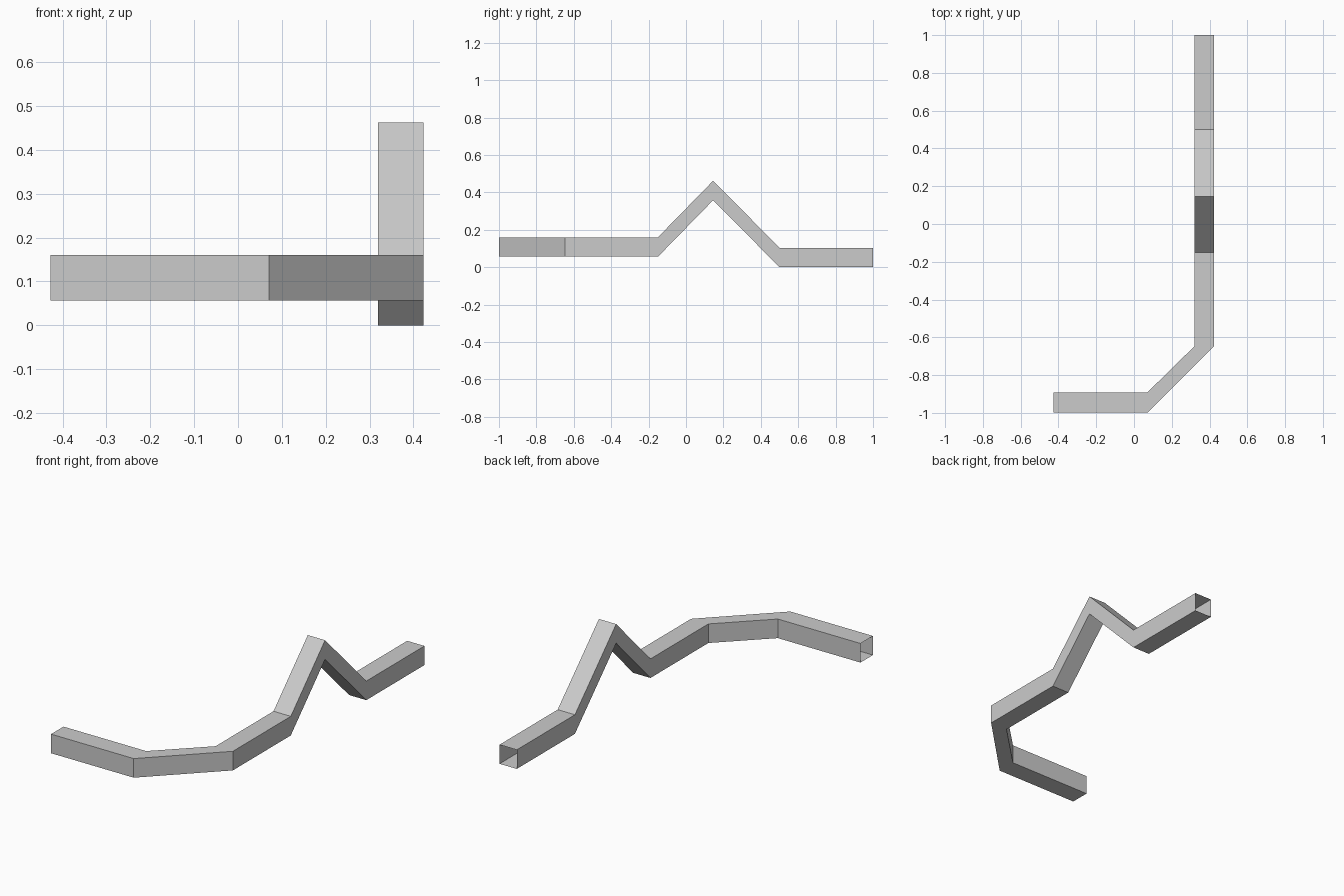
import bpy, bmesh
from mathutils import Vector

if "Cube" in bpy.data.objects:
    bpy.data.objects.remove(bpy.data.objects["Cube"])

H = 0.052  # half width of the square tube

# Path stations: centre point and the direction the section widens in.
# Sections stay upright, so sloped runs are sheared rather than mitred.
ALONG_Y, ALONG_X = Vector((0, 1, 0)), Vector((-1, 0, 0))
stations = [
    ((-0.427, -0.945, 0.108), ALONG_Y),
    ((0.071, -0.945, 0.108), ALONG_Y),
    ((0.371, -0.648, 0.108), ALONG_X),
    ((0.371, -0.15, 0.108), ALONG_X),
    ((0.371, 0.145, 0.41), ALONG_X),
    ((0.371, 0.5, 0.052), ALONG_X),
    ((0.371, 1.0, 0.052), ALONG_X),
]

# Open-ended tube skin
bm = bmesh.new()
rings = []
for centre, side in stations:
    h = 0.0535 if side is ALONG_Y else H
    rings.append([bm.verts.new(Vector(centre) + side * h * s + Vector((0, 0, H * t)))
                  for s, t in ((-1, -1), (1, -1), (1, 1), (-1, 1))])
for a, b in zip(rings, rings[1:]):
    for i in range(4):
        j = (i + 1) % 4
        bm.faces.new((a[i], a[j], b[j], b[i]))
bmesh.ops.recalc_face_normals(bm, faces=bm.faces)
# Make sure the skin faces outward (the first run's lowest face must point down)
bm.normal_update()
if min(bm.faces, key=lambda f: (round(f.calc_center_median().z, 3), f.index)).normal.z > 0:
    bmesh.ops.reverse_faces(bm, faces=bm.faces)

mesh = bpy.data.meshes.new("square_duct")
bm.to_mesh(mesh)
bm.free()
bpy.context.collection.objects.link(bpy.data.objects.new("square_duct", mesh))
